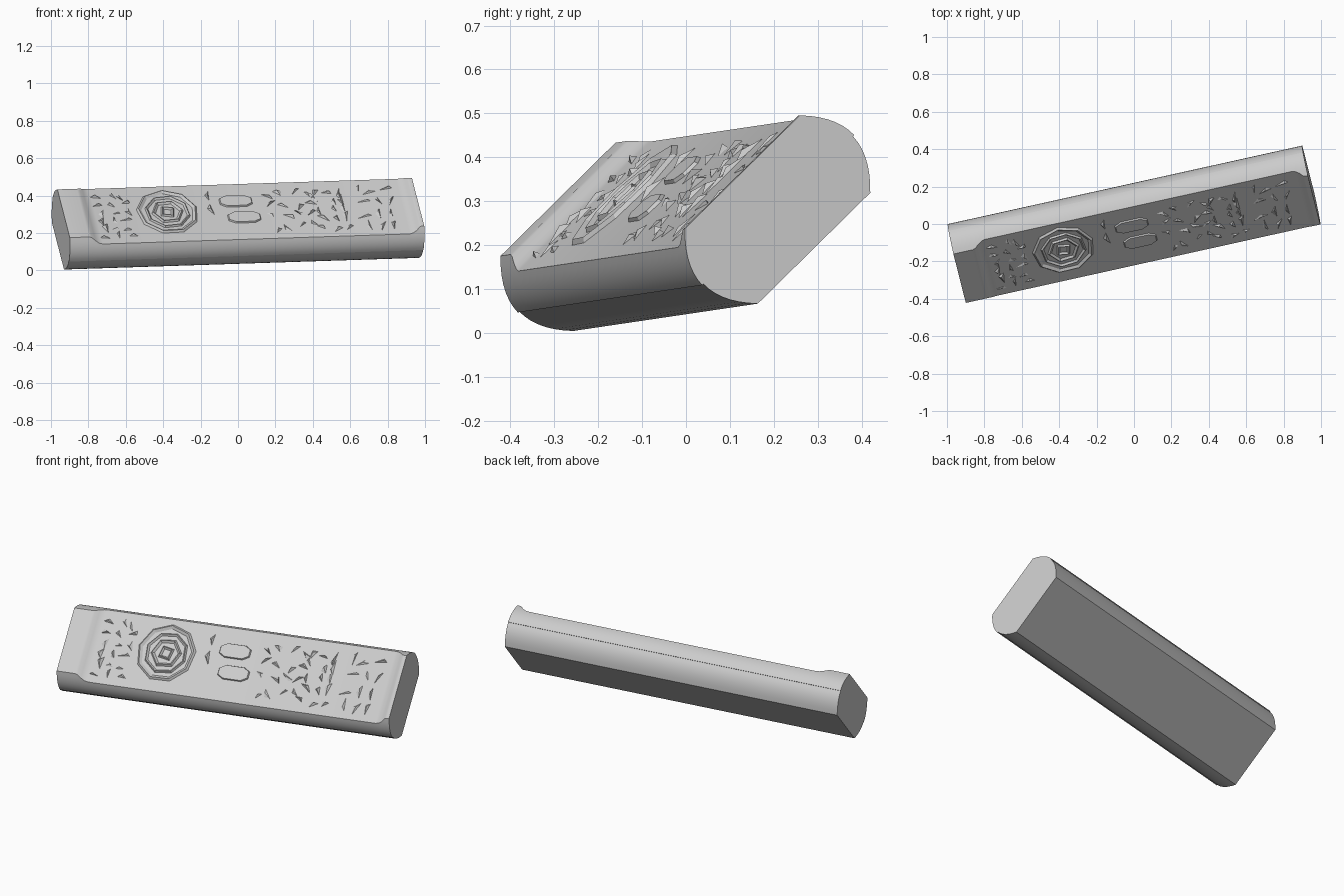
import bpy, bmesh, math, random
from mathutils import Vector, Matrix

if "Cube" in bpy.data.objects:
    bpy.data.objects.remove(bpy.data.objects["Cube"], do_unlink=True)
random.seed(4)

# One grey plastic
grey = bpy.data.materials.new("grey plastic")
grey.use_nodes = True
grey.diffuse_color = (0.6, 0.6, 0.6, 1)
grey.node_tree.nodes["Principled BSDF"].inputs["Base Color"].default_value = (0.6, 0.6, 0.6, 1)

# Tilted frame: local x runs along the length, y across, z out of the key face
along = Vector((0.976, 0.216, 0.032)).normalized()
across = Vector((-0.178, 0.7, 0.69))
across = (across - along * across.dot(along)).normalized()
outward = along.cross(across)
POSE = Matrix((along, across, outward)).transposed().to_4x4()
POSE.translation = (0, 0, 0.249)

HALF_LEN, HALF_THICK, HALF_WIDE = 0.971, 0.12, 0.247
FACE = 0.09          # height of the sunken key face


def finish(name, bm, smooth=False):
    bmesh.ops.recalc_face_normals(bm, faces=bm.faces)
    bm.transform(POSE)
    mesh = bpy.data.meshes.new(name)
    bm.to_mesh(mesh)
    bm.free()
    mesh.materials.append(grey)
    obj = bpy.data.objects.new(name, mesh)
    bpy.context.collection.objects.link(obj)
    if smooth:
        bpy.context.view_layer.objects.active = obj
        obj.select_set(True)
        bpy.ops.object.shade_smooth_by_angle(angle=math.radians(30))
        obj.select_set(False)
    return obj


def side(z):
    return HALF_WIDE - 4.2 * z * z


def section(top):
    """Half outline with bulging side and a small step at the shell seam."""
    n = 7
    low = [-HALF_THICK + HALF_THICK * i / n for i in range(n + 1)]
    half = [(side(z) - 0.004, z) for z in low]
    half += [(side(top * i / n), top * i / n) for i in range(n + 1)]
    return half + [(-y, z) for y, z in reversed(half)]


def body():
    bm = bmesh.new()
    stations = [(-HALF_LEN, HALF_THICK), (-0.865, HALF_THICK), (-0.85, 0.117),
                (-0.83, 0.104), (-0.81, 0.094), (-0.79, FACE),
                (0.89, FACE), (0.91, 0.094), (0.93, 0.104), (0.945, 0.117),
                (0.955, HALF_THICK), (HALF_LEN, HALF_THICK)]
    rings = [[bm.verts.new((x, y, z)) for y, z in section(top)] for x, top in stations]
    for a, b in zip(rings, rings[1:]):
        for i in range(len(a)):
            j = (i + 1) % len(a)
            bm.faces.new((a[i], a[j], b[j], b[i]))
    bm.faces.new(rings[0])
    bm.faces.new(rings[-1])
    finish("body", bm, True)


def ridge_ring(bm, x, y, radius, width, sides, height, turn=0.0):
    """Closed ring with a sharp crest."""
    def loop(r, z):
        return [bm.verts.new((x + r * math.cos(turn + math.tau * i / sides),
                              y + r * math.sin(turn + math.tau * i / sides), z))
                for i in range(sides)]
    loops = [loop(radius, FACE - 0.002), loop(radius - width * 0.4, FACE + height),
             loop(radius - width, FACE - 0.002)]
    for a, b in zip(loops, loops[1:]):
        for i in range(sides):
            j = (i + 1) % sides
            bm.faces.new((a[i], a[j], b[j], b[i]))


def shard(bm, x, y, length, width, angle, height):
    """Skewed low pyramid, like a chipped raised mark."""
    c, s = math.cos(angle), math.sin(angle)

    def point(u, v, z):
        return bm.verts.new((x + u * c - v * s, y + u * s + v * c, z))
    base = [point(-length / 2, -width / 2, FACE - 0.002),
            point(length / 2, -width * random.uniform(0.1, 0.5), FACE - 0.002),
            point(length * random.uniform(-0.3, 0.3), width / 2, FACE - 0.002)]
    peak = point(length * random.uniform(-0.2, 0.3), 0, FACE + height)
    for i in range(3):
        bm.faces.new((base[i], base[(i + 1) % 3], peak))


def scatter(name, x0, x1, y0, y1, columns, rows, size, angles):
    bm = bmesh.new()
    for i in range(columns):
        for j in range(rows):
            x = x0 + (x1 - x0) * (i + random.uniform(0.25, 0.75)) / columns
            y = y0 + (y1 - y0) * (j + random.uniform(0.25, 0.75)) / rows
            shard(bm, x, y, size * random.uniform(0.7, 1.3), random.uniform(0.018, 0.04),
                  random.choice(angles) + random.uniform(-0.25, 0.25),
                  random.uniform(0.006, 0.014))
    finish(name, bm)


def pill(name, x, y, length, width):
    bm = bmesh.new()
    outline = [(-0.5, -0.25), (-0.3, -0.5), (0.3, -0.5), (0.5, -0.25),
               (0.5, 0.25), (0.3, 0.5), (-0.3, 0.5), (-0.5, 0.25)]
    low = [bm.verts.new((x + u * length, y + v * width, FACE - 0.002)) for u, v in outline]
    high = [bm.verts.new((x + u * length * 0.94, y + v * width * 0.9, FACE + 0.008))
            for u, v in outline]
    for i in range(8):
        j = (i + 1) % 8
        bm.faces.new((low[i], low[j], high[j], high[i]))
    bm.faces.new(high)
    finish(name, bm)


body()

# Round control: nested faceted rings
bm = bmesh.new()
for radius, width, sides, turn in ((0.17, 0.03, 9, 0.2), (0.125, 0.02, 8, 0.5),
                                   (0.09, 0.025, 6, 0.1), (0.05, 0.025, 4, 0.6)):
    ridge_ring(bm, -0.395, 0.015, radius, width, sides, 0.01, turn)
finish("control_ring", bm)

# Two long buttons
pill("upper_button", -0.01, 0.08, 0.18, 0.085)
pill("lower_button", 0.015, -0.045, 0.18, 0.085)

# Small raised key marks
level, upright = 0.0, math.pi / 2
scatter("left_key_marks", -0.79, -0.59, -0.18, 0.18, 3, 6, 0.07, (level, upright))
scatter("divider_marks", -0.2, -0.14, 0.0, 0.16, 1, 2, 0.08, (upright,))
scatter("middle_key_marks", 0.14, 0.42, -0.17, 0.17, 4, 4, 0.07, (0.6, -0.6, 2.4))
scatter("inner_key_marks", 0.4, 0.6, -0.18, 0.16, 3, 5, 0.08, (0.7, upright, -0.5))
scatter("right_key_marks", 0.62, 0.87, -0.18, 0.18, 3, 4, 0.085, (upright, 1.2, 0.2))
